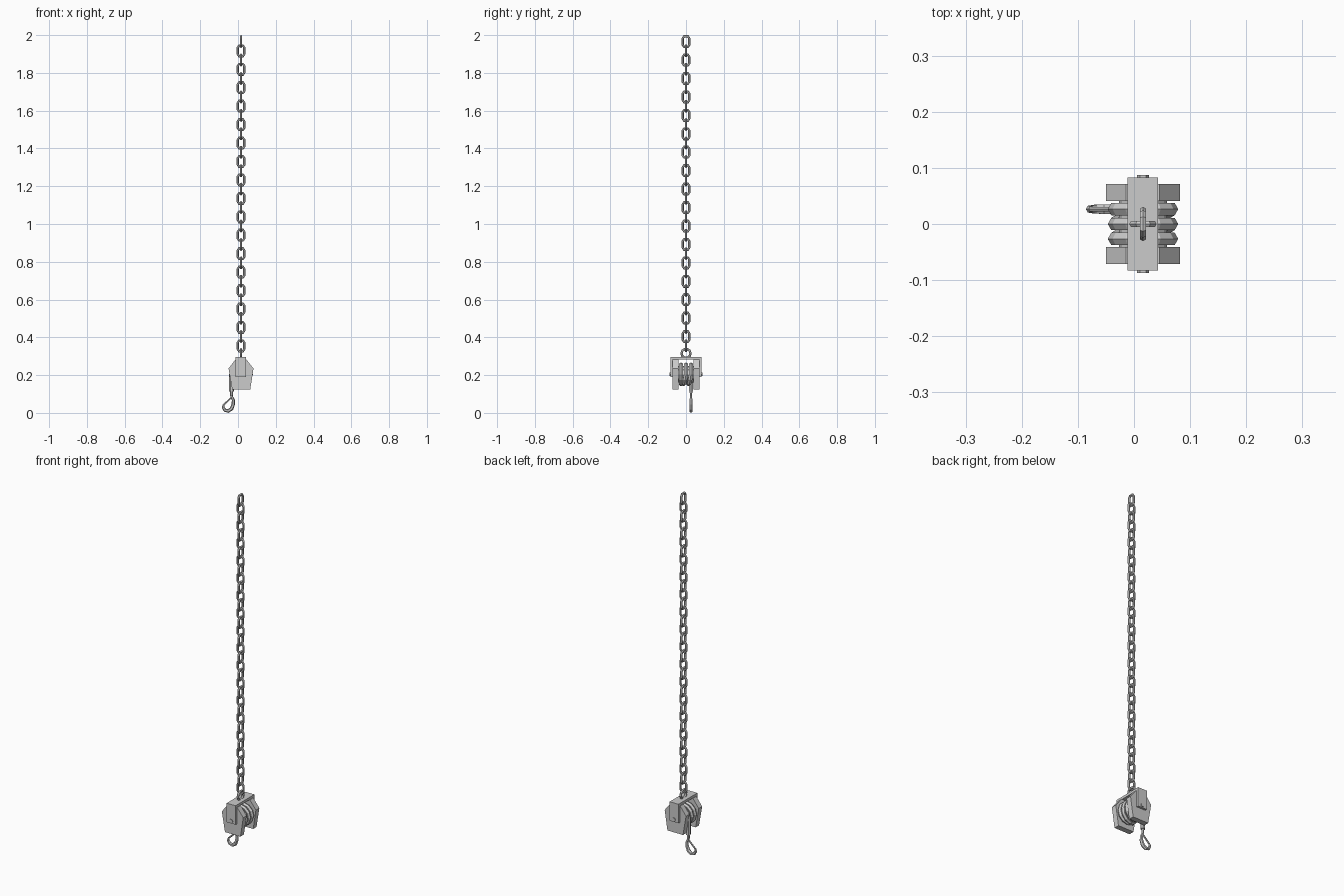
import bpy, bmesh
from math import sin, cos, pi, radians
from mathutils import Vector

if "Cube" in bpy.data.objects:
    bpy.data.objects.remove(bpy.data.objects["Cube"])

CX = 0.016      # axis of the chain and drum
DZ = 0.204      # drum height


def finish(bm, name):
    bmesh.ops.recalc_face_normals(bm, faces=bm.faces)
    me = bpy.data.meshes.new(name)
    bm.to_mesh(me)
    bm.free()
    ob = bpy.data.objects.new(name, me)
    bpy.context.collection.objects.link(ob)
    return ob


def tube(name, pts, radius, normal, closed=False, sides=6):
    """Sweep a polygon section along a path; radius may be one value or a list."""
    bm = bmesh.new()
    n, count = Vector(normal), len(pts)
    pts = [Vector(p) for p in pts]
    radii = radius if isinstance(radius, list) else [radius] * count
    rings = []
    for i, p in enumerate(pts):
        a = pts[i - 1] if closed or i > 0 else p
        b = pts[(i + 1) % count] if closed or i < count - 1 else p
        side = (b - a).cross(n).normalized()
        rings.append([bm.verts.new(p + radii[i] * (side * cos(2 * pi * k / sides) + n * sin(2 * pi * k / sides)))
                      for k in range(sides)])
    for i in range(count if closed else count - 1):
        r, s = rings[i], rings[(i + 1) % count]
        for k in range(sides):
            m = (k + 1) % sides
            bm.faces.new((r[k], r[m], s[m], s[k]))
    if not closed:
        bm.faces.new(rings[0])
        bm.faces.new(rings[-1])
    return finish(bm, name)


def prism(name, profile, y0, y1):
    """Extrude an x/z profile along y."""
    bm = bmesh.new()
    f = bm.faces.new([bm.verts.new((x, y0, z)) for x, z in profile])
    ext = bmesh.ops.extrude_face_region(bm, geom=[f])
    verts = [v for v in ext["geom"] if isinstance(v, bmesh.types.BMVert)]
    bmesh.ops.translate(bm, verts=verts, vec=(0, y1 - y0, 0))
    return finish(bm, name)


def box(name, x0, x1, y0, y1, z0, z1):
    return prism(name, [(x0, z0), (x1, z0), (x1, z1), (x0, z1)], y0, y1)


def disc(r, sides, cz=DZ):
    return [(CX + r * cos(2 * pi * k / sides), cz + r * sin(2 * pi * k / sides)) for k in range(sides)]


# Chain: links alternate between the yz and xz planes
outline = [(0.018, -0.016), (0.018, 0.016), (0.010, 0.0285), (-0.010, 0.0285),
           (-0.018, 0.016), (-0.018, -0.016), (-0.010, -0.0285), (0.010, -0.0285)]
for i in range(34):
    z = 1.9655 - i * 0.0488
    if i % 2 == 0:
        tube("chain_link", [(CX, u, z + v) for u, v in outline], 0.0065, (1, 0, 0), True)
    else:
        tube("chain_link", [(CX + u, 0, z + v) for u, v in outline], 0.0065, (0, 1, 0), True)

# Eye ring on top of the bracket
tube("eye_ring", [(CX, 0.024 * cos(2 * pi * k / 10), 0.315 + 0.024 * sin(2 * pi * k / 10))
                  for k in range(10)], 0.0065, (1, 0, 0), True)

# Bracket over the housing
box("bracket_top", -0.012, 0.043, -0.083, 0.083, 0.282, 0.296)
plate = [(-0.031, 0.125), (0.065, 0.125), (0.082, 0.235), (0.045, 0.282), (-0.014, 0.282), (-0.050, 0.235)]
for s in (-1, 1):
    box("bracket_arm", -0.012, 0.043, s * 0.071, s * 0.083, 0.19, 0.284)
    prism("side_plate", plate, s * 0.041, s * 0.071)
    prism("bolt_head", disc(0.011, 6), s * 0.082, s * 0.087)

# Drum core
prism("drum_core", disc(0.043, 12), -0.045, 0.045)

# Rope: flat over the top, stepping sideways along the underside, then hanging down
RX = 0.050
path = []
for d in range(-180, 901, 30):
    turn, part = divmod(d, 360)
    y = -0.0265 + 0.0265 * (turn + max(0, part - 180) / 180)
    if d < 0:
        y = -0.0265
    a = radians(d)
    path.append((CX + RX * cos(a), y, DZ + RX * sin(a)))
path += [(CX - RX, 0.0265, 0.16), (CX - RX, 0.0265, 0.112)]
tube("rope", path, 0.0128, (0, 1, 0))

# Hook with its snap gate
hook = [(-0.034, 0.115), (-0.034, 0.088), (-0.025, 0.068), (-0.025, 0.046), (-0.034, 0.022),
        (-0.052, 0.010), (-0.069, 0.014), (-0.079, 0.029), (-0.076, 0.043)]
tube("hook", [(x, 0.0265, z) for x, z in hook],
     [0.008, 0.007, 0.008, 0.009, 0.010, 0.010, 0.009, 0.007, 0.005], (0, 1, 0))
tube("hook_gate", [(-0.077, 0.0265, 0.042), (-0.055, 0.0265, 0.062), (-0.033, 0.0265, 0.084)],
     0.0045, (0, 1, 0))
